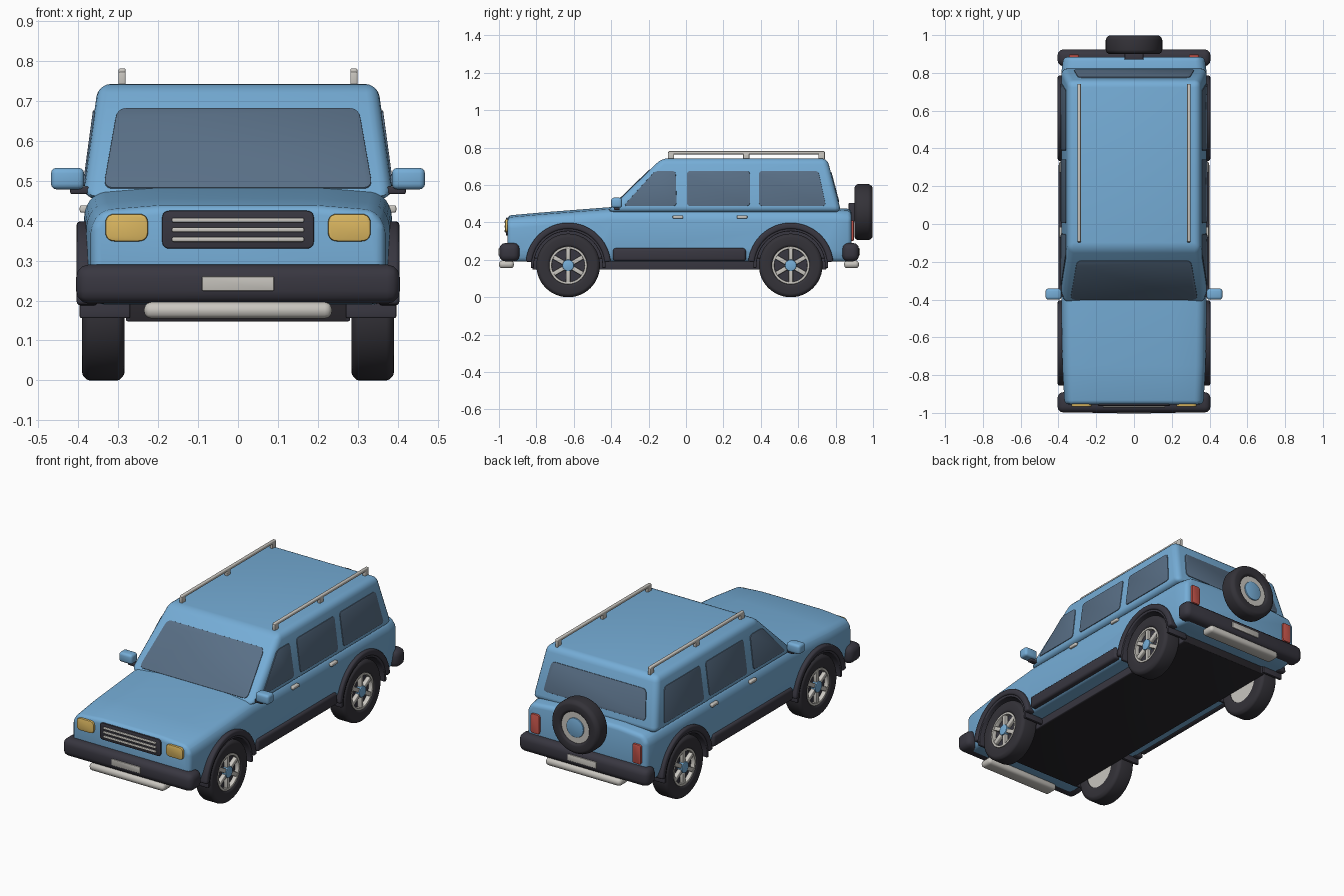
import bpy, bmesh, math
from mathutils import Vector, Matrix

if "Cube" in bpy.data.objects:
    bpy.data.objects.remove(bpy.data.objects["Cube"])


def material(name, r, g, b):
    m = bpy.data.materials.new(name)
    m.diffuse_color = (r, g, b, 1)
    m.use_nodes = True
    m.node_tree.nodes["Principled BSDF"].inputs["Base Color"].default_value = m.diffuse_color
    return m


BLUE = material("blue paint", 0.18, 0.42, 0.68)
GLASS = material("window glass", 0.10, 0.16, 0.24)
DARK = material("dark trim", 0.040, 0.038, 0.052)
TYRE = material("tyre rubber", 0.034, 0.032, 0.040)
SILVER = material("silver metal", 0.58, 0.56, 0.52)
YELLOW = material("headlight yellow", 0.72, 0.48, 0.12)
RED = material("tail light red", 0.56, 0.09, 0.07)
FLOOR = material("underside", 0.022, 0.020, 0.025)


def activate(ob):
    bpy.ops.object.select_all(action='DESELECT')
    ob.select_set(True)
    bpy.context.view_layer.objects.active = ob


def make(name, bm, mat, bevel=0, mirror=False, segments=3):
    bmesh.ops.recalc_face_normals(bm, faces=bm.faces)
    me = bpy.data.meshes.new(name)
    bm.to_mesh(me)
    bm.free()
    me.materials.append(mat)
    ob = bpy.data.objects.new(name, me)
    bpy.context.collection.objects.link(ob)
    activate(ob)
    if bevel:
        mod = ob.modifiers.new("bevel", 'BEVEL')
        mod.width, mod.segments = bevel, segments
        mod.limit_method, mod.angle_limit = 'ANGLE', math.radians(28)
        bpy.ops.object.modifier_apply(modifier="bevel")
    if mirror:
        mod = ob.modifiers.new("mirror", 'MIRROR')
        mod.use_mirror_merge = False
        bpy.ops.object.modifier_apply(modifier="mirror")
    bpy.ops.object.shade_smooth_by_angle(angle=math.radians(35))
    return ob


def loft(rings):
    bm = bmesh.new()
    vs = [[bm.verts.new(p) for p in ring] for ring in rings]
    n = len(vs[0])
    for a, b in zip(vs, vs[1:]):
        for i in range(n):
            j = (i + 1) % n
            bm.faces.new((a[i], a[j], b[j], b[i]))
    bm.faces.new(vs[0])
    bm.faces.new(vs[-1])
    return bm


def box(name, xs, ys, zs, mat, bevel=0.0, mirror=False):
    rings = [[(xs[0], ys[0], z), (xs[1], ys[0], z), (xs[1], ys[1], z), (xs[0], ys[1], z)] for z in zs]
    return make(name, loft(rings), mat, bevel, mirror)


def plate(name, pts, place, normal, mat, radius=0.02, out=0.004, mirror=False):
    """Rounded polygon placed on a surface, pushed out slightly along the normal."""
    outline = []
    for i, p in enumerate(pts):
        p, a, b = Vector(p), Vector(pts[i - 1]), Vector(pts[(i + 1) % len(pts)])
        s, e = p + (a - p).normalized() * radius, p + (b - p).normalized() * radius
        for k in range(6):
            t = k / 5
            outline.append(s * (1 - t) ** 2 + p * 2 * t * (1 - t) + e * t * t)
    n = Vector(normal).normalized()
    base = [Vector(place(u, v)) for u, v in outline]
    return make(name, loft([[q - n * 0.004 for q in base], [q + n * out for q in base]]),
                mat, min(out * 0.5, 0.005), mirror, 2)


def rect(u0, u1, v0, v1):
    return [(u0, v0), (u1, v0), (u1, v1), (u0, v1)]


def lathe(name, profile, c, mat, axis='X', bevel=0, mirror=False, segs=48):
    bm = bmesh.new()
    rows = []
    for r, a in profile:
        row = []
        for k in range(segs):
            t = 2 * math.pi * k / segs
            u, w = r * math.cos(t), r * math.sin(t)
            row.append(bm.verts.new((c[0] + a, c[1] + u, c[2] + w) if axis == 'X'
                                    else (c[0] + u, c[1] + a, c[2] + w)))
        rows.append(row)
    for i, row in enumerate(rows):
        if profile[i][0] == 0 and profile[i - 1][0] == 0:
            continue
        for k in range(segs):
            j = (k + 1) % segs
            bm.faces.new((rows[i - 1][k], rows[i - 1][j], row[j], row[k]))
    bmesh.ops.remove_doubles(bm, verts=bm.verts, dist=1e-5)
    return make(name, bm, mat, bevel, mirror, 2)


def disc(name, r, a0, a1, c, mat, axis='X', bevel=0, mirror=False):
    return lathe(name, [(0, a0), (r, a0), (r, a1), (0, a1)], c, mat, axis, bevel, mirror)


def arch(name, y, r0, r1, x0, x1, a0, bevel):
    """Half ring over a wheel."""
    rings = []
    for k in range(33):
        t = math.radians(a0 + (180 - 2 * a0) * k / 32)
        rings.append([(x, y + r * math.cos(t), 0.17 + r * math.sin(t))
                      for x, r in ((x0, r0), (x1, r0), (x1, r1), (x0, r1))])
    make(name, loft(rings), DARK, bevel, True)


# Lower body with hood, lofted front to back
rings = []
for y, s, zt in ((-0.955, .955, .437), (-0.75, .985, .455), (-0.4, 1, .482), (0.8, 1, .477), (0.885, .97, .472)):
    half = [(.37, .19), (.385, .25), (.385, zt - .05), (.355, zt - .012), (.2, zt)]
    rings.append([(x * s, y, z) for x, z in half] + [(-x * s, y, z) for x, z in reversed(half)])
body = make("lower_body", loft(rings), BLUE, 0.022)

# Wheel wells cut out of the body
for y in (-0.63, 0.56):
    cutter = disc("wheel_well_cutter", 0.195, 0.262, 0.5, (0, y, 0.17), DARK, mirror=True)
    cutter.hide_render = True
    if DARK.name not in body.data.materials:
        body.data.materials.append(DARK)
    activate(body)
    mod = body.modifiers.new("well", 'BOOLEAN')
    mod.operation, mod.solver, mod.object = 'DIFFERENCE', 'EXACT', cutter
    mod.material_mode = 'TRANSFER'
    bpy.ops.object.modifier_apply(modifier="well")
    bpy.data.objects.remove(cutter)
activate(body)
bpy.ops.object.shade_smooth_by_angle(angle=math.radians(35))

# Cabin
cabin = [[(-x, y0, z), (x, y0, z), (x, y1, z), (-x, y1, z)]
         for x, y0, y1, z in ((.389, -.425, .83, .455), (.35, -.13, .755, .742))]
make("cabin", loft(cabin), BLUE, 0.032, segments=4)

# Windows lying on the slanted cabin sides
def on_side(y, z):
    return (.389 - (z - .455) * .039 / .287, y, z)

side_n = (.287, 0, .039)
plate("front_side_window", [(-.335, .487), (-.05, .487), (-.055, .675), (-.165, .675)],
      on_side, side_n, GLASS, 0.022, mirror=True)
plate("middle_side_window", rect(.005, .342, .487, .675), on_side, side_n, GLASS, mirror=True)
plate("rear_side_window", [(.39, .487), (.748, .487), (.708, .675), (.39, .675)],
      on_side, side_n, GLASS, mirror=True)
plate("windshield", [(-.337, .48), (.337, .48), (.302, .68), (-.302, .68)],
      lambda x, z: (x, -.425 + (z - .455) * .295 / .287, z), (0, -.287, .295), GLASS, 0.025)
plate("rear_window", [(-.32, .51), (.32, .51), (.295, .67), (-.295, .67)],
      lambda x, z: (x, .83 - (z - .455) * .075 / .287, z), (0, .287, .075), GLASS, 0.025)

# Front face: grille, slats, headlights
front = lambda x, z: (x, -.955, z)
back = lambda x, z: (x, .885, z)
plate("grille", rect(-.19, .19, .33, .425), front, (0, -1, 0), DARK, 0.02, 0.008)
for z in (.353, .377, .401):
    box("grille_slat", (-.165, .165), (-.971, -.955), (z - .006, z + .006), SILVER, 0.004)
plate("headlight", rect(.225, .332, .348, .417), front, (0, -1, 0), YELLOW, 0.025, 0.012, True)
plate("tail_light", rect(.29, .345, .30, .41), back, (0, 1, 0), RED, 0.014, 0.012, True)

# Bumpers, number plates and skid bars
for end, y0, y1, py, n in (("front", -.998, -.89, -.998, -1), ("rear", .835, .925, .925, 1)):
    box(end + "_bumper", (-.405, .405), (y0, y1), (.192, .29), DARK, 0.032)
    plate(end + "_number_plate", rect(-.09, .09, .224, .26), lambda x, z: (x, py, z), (0, n, 0), SILVER, 0.004, 0.005)
    ys = (-1.0, -.92) if n < 0 else (.845, .925)
    box(end + "_skid_bar", (-.235, .235), ys, (.155, .196), SILVER, 0.018)

# Chassis, sill mouldings, arches
box("chassis", (-.275, .275), (-.82, .75), (.147, .21), FLOOR, 0.004)
box("chassis_rail", (.255, .28), (-.82, .75), (.148, .205), DARK, 0.004, True)
box("side_moulding", (.36, .4), (-.39, .32), (.193, .262), DARK, 0.014, True)

# Wheels
for end, y in (("front", -.63), ("rear", .56)):
    arch(end + "_arch_flare", y, .195, .228, .35, .404, 5, 0.01)
    arch(end + "_arch_lip", y, .183, .2, .27, .396, -4, 0.004)
    c = (0, y, .17)
    lathe(end + "_tyre", [(.098, .284), (.155, .284), (.17, .297), (.17, .377), (.156, .39), (.108, .39), (.098, .38)],
          c, TYRE, bevel=0.006, mirror=True)
    lathe(end + "_rim", [(.088, .35), (.101, .35), (.101, .386), (.088, .386)], c, SILVER, bevel=0.003, mirror=True)
    disc(end + "_wheel_back", .1, .288, .32, c, SILVER, mirror=True)
    disc(end + "_wheel_dish", .095, .32, .362, c, DARK, mirror=True)
    bm = bmesh.new()
    for k in range(6):
        m = (Matrix.Translation((.372, y, .17)) @ Matrix.Rotation(k * math.pi / 3, 4, 'X')
             @ Matrix.Translation((0, 0, .058)) @ Matrix.Diagonal((.022, .024, .072, 1)))
        bmesh.ops.create_cube(bm, size=1, matrix=m)
    make(end + "_spokes", bm, SILVER, 0.004, True)
    disc(end + "_hub", .031, .355, .389, c, BLUE, bevel=0.005, mirror=True)

# Spare wheel on the tailgate
c = (0, 0, .455)
lathe("spare_tyre", [(.085, .9), (.135, .9), (.15, .915), (.15, .98), (.135, .998), (.095, .998), (.085, .985)],
      c, TYRE, 'Y', 0.007)
disc("spare_rim", .087, .905, .986, c, SILVER, 'Y')
disc("spare_cap", .054, .95, .993, c, BLUE, 'Y', 0.003)
box("spare_mount", (-.05, .05), (.87, .91), (.405, .505), DARK, 0.005)

# Mirrors, door handles, roof rails
box("mirror", (.385, .468), (-.4, -.342), (.478, .532), BLUE, 0.014, True)
box("mirror_foot", (.365, .42), (-.385, -.355), (.466, .485), DARK, 0.005, True)
for y in (-.043, .3):
    box("door_handle", (.375, .396), (y - .028, y + .028), (.42, .438), SILVER, 0.005, True)
box("roof_rail", (.281, .299), (-.095, .742), (.764, .781), SILVER, 0.005, True)
for y in (-.08, .322, .725):
    box("rail_post", (.281, .299), (y - .017, y + .017), (.735, .772), SILVER, 0.004, True)
